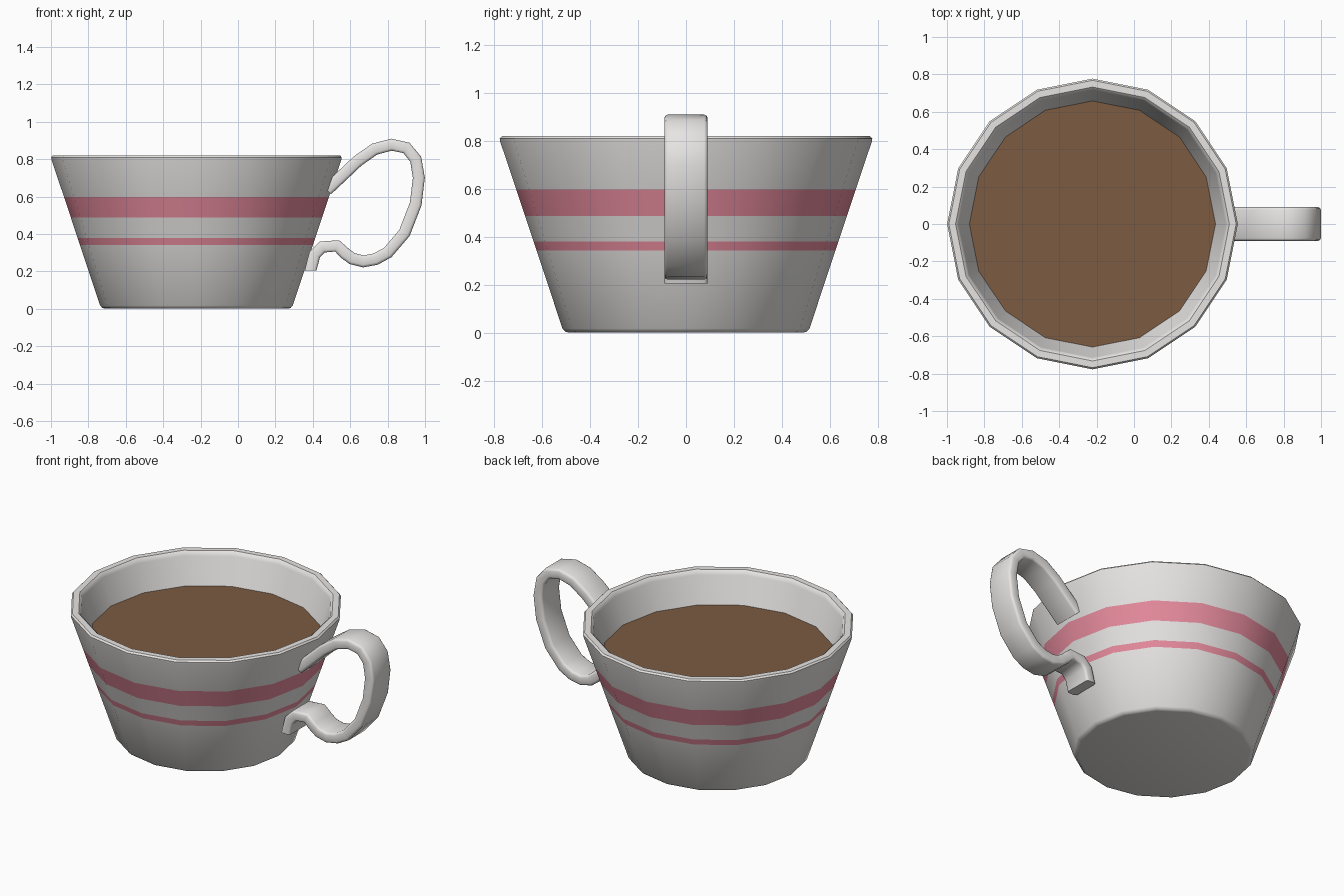
import bpy, bmesh, math
from mathutils import Vector

if "Cube" in bpy.data.objects:
    bpy.data.objects.remove(bpy.data.objects["Cube"])

CX = -0.222      # cup axis
SIDES = 16


def material(name, rgb):
    m = bpy.data.materials.new(name)
    m.diffuse_color = (*rgb, 1)
    m.use_nodes = True
    m.node_tree.nodes["Principled BSDF"].inputs["Base Color"].default_value = m.diffuse_color
    return m


ceramic = material("warm white ceramic", (0.80, 0.785, 0.77))
pink = material("pink stripe", (0.80, 0.26, 0.34))
coffee = material("coffee brown", (0.20, 0.106, 0.054))


def finish(bm, name, mats, angle=35):
    bmesh.ops.recalc_face_normals(bm, faces=bm.faces)
    me = bpy.data.meshes.new(name)
    bm.to_mesh(me)
    bm.free()
    ob = bpy.data.objects.new(name, me)
    bpy.context.collection.objects.link(ob)
    for m in mats:
        me.materials.append(m)
    bpy.ops.object.select_all(action='DESELECT')
    ob.select_set(True)
    bpy.context.view_layer.objects.active = ob
    bpy.ops.object.shade_smooth_by_angle(angle=math.radians(angle))
    return ob


def loft(bm, rings, cap=True):
    """Bridge successive closed rings of points, capping both ends."""
    vs = [[bm.verts.new(p) for p in r] for r in rings]
    n = len(vs[0])
    for a, b in zip(vs, vs[1:]):
        for i in range(n):
            j = (i + 1) % n
            bm.faces.new((a[i], a[j], b[j], b[i]))
    if cap:
        bm.faces.new(vs[0])
        bm.faces.new(vs[-1])


def circle(r, z):
    return [(CX + r * math.cos(2 * math.pi * i / SIDES),
             r * math.sin(2 * math.pi * i / SIDES), z) for i in range(SIDES)]


def wall(z):     # outer wall radius at a height
    return 0.515 + (z - 0.02) * 0.333


# Cup: outer wall split at the stripe heights, rounded rim, inner wall, floor
stripes = [(0.345, 0.382), (0.49, 0.60)]
profile = [(0.488, 0.003), (0.503, 0.007), (wall(0.02), 0.02)]
profile += [(wall(z), z) for s in stripes for z in s]
profile += [(0.775, 0.80), (0.777, 0.812), (0.768, 0.822),
            (0.732, 0.822), (0.72, 0.812), (0.714, 0.795),
            (wall(0.06) - 0.062, 0.06)]
bm = bmesh.new()
loft(bm, [circle(r, z) for r, z in profile])
for f in bm.faces:
    c = f.calc_center_median()
    spans = [v.co.z for v in f.verts]
    if any(abs(min(spans) - a) < 1e-4 and abs(max(spans) - b) < 1e-4 for a, b in stripes):
        f.material_index = 1
bmesh.ops.translate(bm, verts=bm.verts, vec=(0, 0, -0.003))
finish(bm, "cup", [ceramic, pink])

# Coffee surface
bm = bmesh.new()
bm.faces.new([bm.verts.new(p) for p in circle(0.658, 0.63)])
finish(bm, "coffee_surface", [coffee])

# Handle: rounded strap swept along a path in the xz plane
path = [(0.475, 0.635), (0.55, 0.705), (0.64, 0.79), (0.73, 0.853), (0.82, 0.877),
        (0.90, 0.86), (0.95, 0.80), (0.967, 0.70), (0.95, 0.56), (0.89, 0.405),
        (0.80, 0.30), (0.735, 0.265), (0.67, 0.253), (0.61, 0.268), (0.57, 0.298),
        (0.53, 0.336), (0.45, 0.33), (0.41, 0.29), (0.388, 0.205)]
W, T, B = 0.09, 0.032, 0.014
section = [(W, T - B), (W - 0.3 * B, T - 0.3 * B), (W - B, T)]
section += [(-y, t) for y, t in reversed(section)]
section += [(-y, -t) for y, t in section]
pts = [Vector((x, 0, z)) for x, z in path]
rings = []
for i, p in enumerate(pts):
    d0 = (p - pts[max(i - 1, 0)]).normalized()
    d1 = (pts[min(i + 1, len(pts) - 1)] - p).normalized()
    t = (d0 + d1).normalized()
    if i == len(pts) - 1:
        t = Vector((0, 0, -1))
    n = Vector((-t.z, 0, t.x))
    rings.append([p + n * s + Vector((0, y, 0)) for y, s in section])
bm = bmesh.new()
loft(bm, rings)
finish(bm, "handle", [ceramic], 50)
